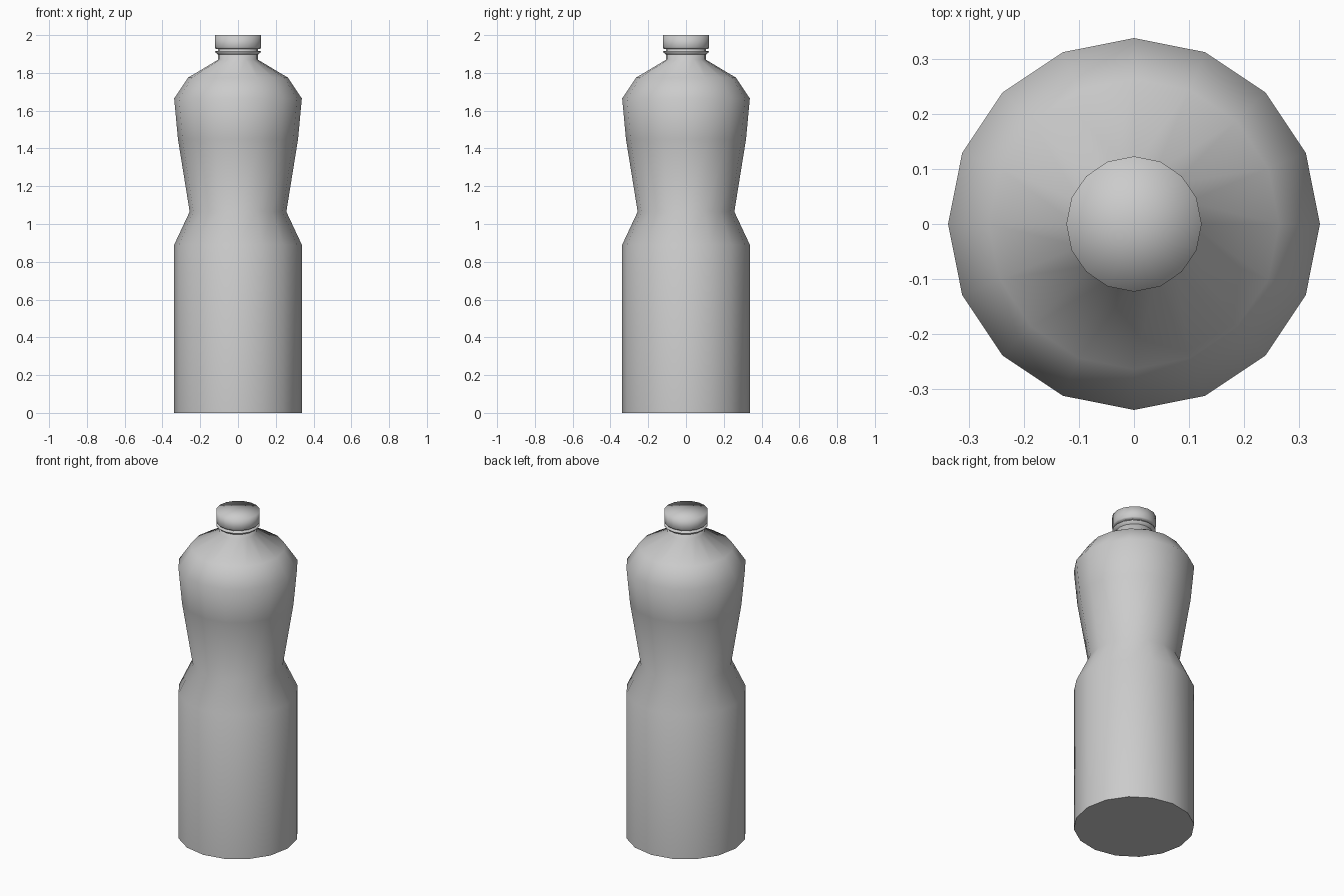
import bpy, bmesh, math

SIDES = 16

cube = bpy.data.objects.get("Cube")
if cube:
    bpy.data.objects.remove(cube, do_unlink=True)

grey = bpy.data.materials.new("plain grey")
grey.use_nodes = True
colour = (0.6, 0.6, 0.6, 1)
grey.diffuse_color = colour
grey.node_tree.nodes["Principled BSDF"].inputs["Base Color"].default_value = colour


def lathe(name, profile, sharp_base=False):
    """Turn a (radius, height) profile around z; radius 0 makes a pole."""
    bm = bmesh.new()
    rings = []
    for r, z in profile:
        if r == 0:
            rings.append([bm.verts.new((0, 0, z))] * SIDES)
        else:
            rings.append([bm.verts.new((r * math.cos(a), r * math.sin(a), z))
                          for a in (math.tau * i / SIDES for i in range(SIDES))])
    for low, high in zip(rings, rings[1:]):
        for i in range(SIDES):
            j = (i + 1) % SIDES
            corners = dict.fromkeys((low[i], low[j], high[j], high[i]))
            bm.faces.new(list(corners))
    bmesh.ops.recalc_face_normals(bm, faces=bm.faces[:])
    for f in bm.faces:
        f.smooth = True
    if sharp_base:
        # Crisp rim around the flat underside
        for e in bm.edges:
            if all(v.co.z < 0.001 and v.co.xy.length > 0.1 for v in e.verts):
                e.smooth = False
    mesh = bpy.data.meshes.new(name)
    bm.to_mesh(mesh)
    bm.free()
    mesh.materials.append(grey)
    obj = bpy.data.objects.new(name, mesh)
    bpy.context.collection.objects.link(obj)
    return obj


# Waisted bottle with shoulder and neck
lathe("bottle_body", [(0, 0), (0.338, 0), (0.338, 0.89), (0.256, 1.065),
                      (0.318, 1.45), (0.338, 1.665), (0.264, 1.775),
                      (0.105, 1.87), (0.105, 1.96), (0, 1.96)], True)

# Thin collar below the cap
lathe("neck_collar", [(0.1, 1.893), (0.122, 1.91), (0.122, 1.914), (0.1, 1.917)])

# Screw cap
lathe("cap", [(0, 1.927), (0.118, 1.927), (0.123, 1.935), (0.123, 2), (0, 2)])
